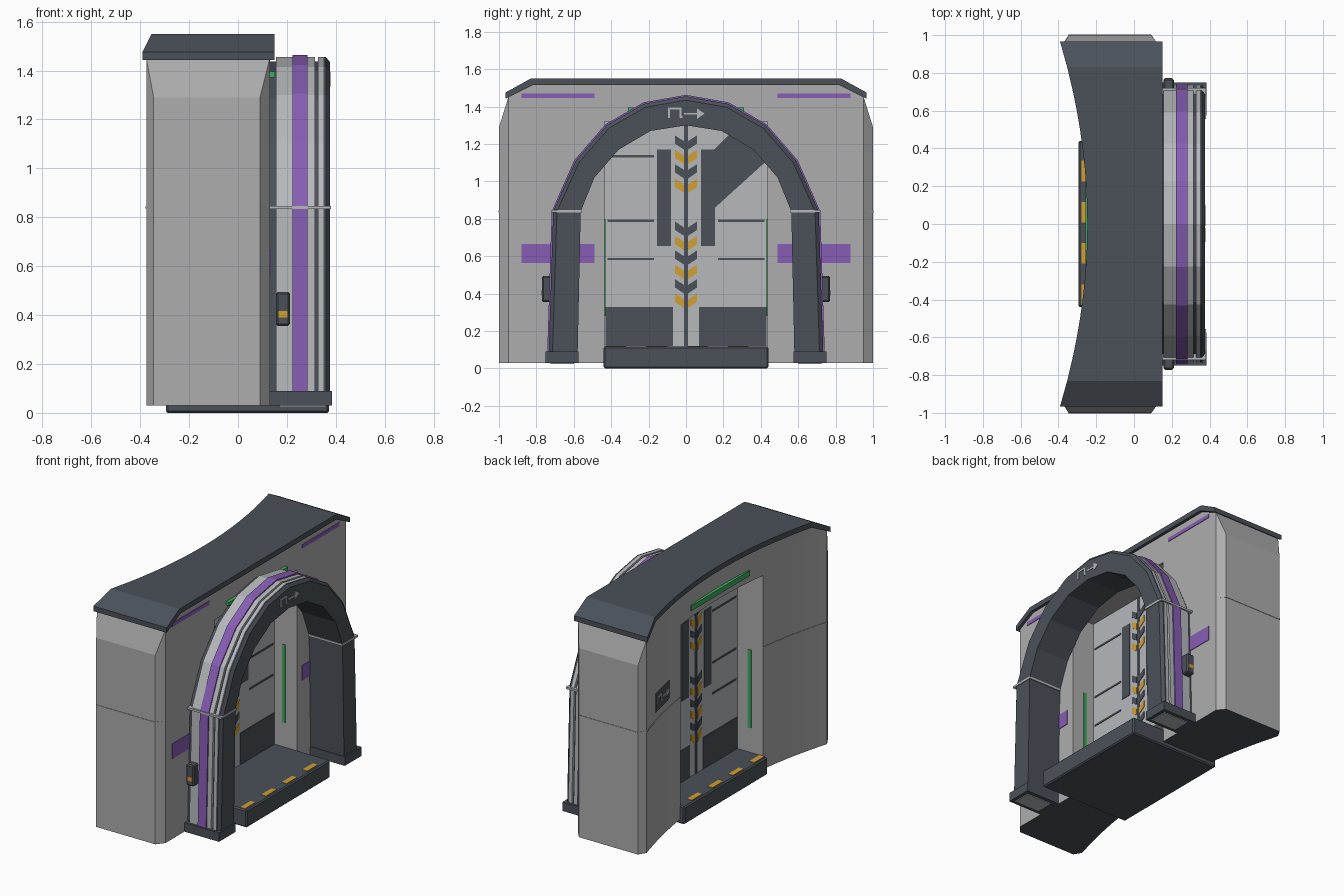
import bpy, bmesh
from math import atan2, cos, sin

if "Cube" in bpy.data.objects:
    bpy.data.objects.remove(bpy.data.objects["Cube"], do_unlink=True)


def material(name, r, g, b):
    m = bpy.data.materials.new(name)
    m.use_nodes = True
    m.diffuse_color = (r, g, b, 1)
    m.node_tree.nodes["Principled BSDF"].inputs["Base Color"].default_value = (r, g, b, 1)
    return m


WALL = material("wall grey", .42, .42, .425)
LIGHT = material("panel light grey", .47, .48, .5)
DARK = material("dark slate", .07, .083, .1)
PURPLE = material("purple", .24, .11, .46)
ORANGE = material("amber", .64, .35, .03)
GREEN = material("green light", .05, .42, .12)


def loft(name, sections, mat, under=None, bevel=0):
    """Solid skin through matching closed sections, capped at both ends."""
    bm = bmesh.new()
    rings = [[bm.verts.new(p) for p in s] for s in sections]
    n = len(rings[0])
    for a, b in zip(rings, rings[1:]):
        for i in range(n):
            j = (i + 1) % n
            bm.faces.new((a[i], a[j], b[j], b[i]))
    bm.faces.new(rings[0])
    bm.faces.new(rings[-1])
    bmesh.ops.remove_doubles(bm, verts=bm.verts, dist=1e-4)
    bmesh.ops.recalc_face_normals(bm, faces=bm.faces)
    if under:
        for f in bm.faces:
            f.material_index = int(f.normal.z < -.9)
    mesh = bpy.data.meshes.new(name)
    bm.to_mesh(mesh)
    bm.free()
    mesh.materials.append(mat)
    if under:
        mesh.materials.append(under)
    ob = bpy.data.objects.new(name, mesh)
    bpy.context.collection.objects.link(ob)
    if bevel:
        mod = ob.modifiers.new("bevel", "BEVEL")
        mod.width, mod.segments = bevel, 1
    return ob


def plate(name, outline, x0, x1, mat):
    """Outline in (y, z), extruded along x."""
    return loft(name, [[(x, y, z) for y, z in outline] for x in (x0, x1)], mat)


def box(name, x, y, z, mat, bevel=0):
    sec = [[(x[0], y[0], h), (x[1], y[0], h), (x[1], y[1], h), (x[0], y[1], h)] for h in z]
    return loft(name, sec, mat, bevel=bevel)


def rect(y0, y1, z0, z1):
    return [(y0, z0), (y1, z0), (y1, z1), (y0, z1)]


def flip(s, a, b):
    return (a, b) if s > 0 else (-b, -a)


FRONT, DOOR_W, DOOR_H, SEAM = .13, .435, 1.32, .84


def back_x(y):
    return -.235 - .14 * (y / .95) ** 2


# Wall: two side blocks with chamfered, tapering ends, and a lintel
def footprint(s, z, end, grow=0, front=FRONT):
    side = min(end, .95)
    k = max(end - .95, 0)
    ys = [DOOR_W + (side - DOOR_W) * i / 8 for i in range(9)]
    pts = [(back_x(y) - grow, y) for y in ys]
    pts += [(back_x(side) + k * .6, end + grow), (FRONT - k * .8, end + grow),
            (front + grow, side), (front, DOOR_W)]
    return [(x, s * y, z) for x, y in pts]


for s, side in ((1, "far"), (-1, "near")):
    loft(side + "_wall_block", [footprint(s, *p) for p in
         ((.03, 1), (1.29, 1), (1.45, .95), (1.515, .82))], WALL, under=DARK)
    loft(side + "_wall_seam", [footprint(s, z, 1, .003, FRONT - .004)
         for z in (SEAM - .005, SEAM + .005)], WALL)

steps = [DOOR_W * i / 6 for i in range(-6, 7)]
curve = [(back_x(y), y) for y in steps] + [(FRONT, DOOR_W), (FRONT, -DOOR_W)]
loft("lintel", [[(x, y, z) for x, y in curve] for z in (DOOR_H, 1.515)], WALL)


# Roof cap following the concave back
def roof_section(y):
    a = abs(y)
    top = 1.55 if a <= .83 else 1.55 - (a - .83) * .55
    low = 1.515 if a <= .82 else 1.515 - (a - .82) * .5
    x = back_x(y) - .012
    return [(x, y, low), (.15, y, low), (.15, y, top), (x, y, top)]


half = [.1, .2, .3, .4, .5, .6, .7, .82, .83, .95, .965]
loft("roof_cap", [roof_section(y) for y in [-h for h in reversed(half)] + [0] + half], DARK)

# Sliding door and its painted panels on both faces
DX = -.055
box("door", (DX - .02, DX + .02), (-DOOR_W, DOOR_W), (.1, DOOR_H), LIGHT)
for face, label in ((1, "front"), (-1, "rear")):
    x0, x1 = DX + face * .019, DX + face * .024
    plate(label + "_door_gap", rect(-.01, .01, .12, DOOR_H), x0, x1, DARK)
    for s in (1, -1):
        def mark(name, y0, y1, z0, z1):
            plate(label + "_" + name, rect(*flip(s, y0, y1), z0, z1), x0, x1, DARK)
        mark("kick_panel", .07, .43, .12, .33)
        mark("grip_panel", .08, .155, .655, 1.17)
        for z in (.585, .79, 1.135):
            mark("door_line", .17, .42, z - .006, z + .006)
        for start, count in ((.325, 6), (.94, 4)):
            for i in range(count):
                z = start + i * .077
                shape = [(.012, z), (.058, z + .03), (.058, z + .075), (.012, z + .045)]
                plate(label + "_chevron", [(s * y, h) for y, h in shape], x0, x1,
                      DARK if i % 2 else ORANGE)
plate("door_diagonal_panel", [(.08, .86), (.155, .86), (.42, 1.1), (.42, 1.2), (.25, 1.27),
      (.08, 1.1)], DX + .019, DX + .023, DARK)

# Green lights above the door and on the jambs
box("front_door_light", (.125, .152), (-.31, .31), (1.372, 1.396), GREEN)
box("rear_door_light", (-.256, -.225), (-.31, .31), (1.365, 1.4), GREEN)
for s in (1, -1):
    for x in (.035, -.165):
        box("jamb_light", (x - .012, x + .012), flip(s, .43, .438), (.28, .8), GREEN)

# Purple wall stripes
for s in (1, -1):
    plate("purple_panel", rect(*flip(s, .49, .88), .565, .665), .125, .134, PURPLE)
    plate("purple_line", rect(*flip(s, .49, .88), 1.445, 1.47), .125, .134, PURPLE)

# Arch: rings of different depth swept along one path
OUTER = [(.735, .05), (.71, .84), (.59, 1.11), (.425, 1.3), (.225, 1.415)]
INNER = [(.58, .05), (.563, .84), (.49, 1.02), (.36, 1.17), (.19, 1.27)]


def offset(path, d):
    pts = []
    for y, z in path + [(0, 1.455 if path is OUTER else 1.3)]:
        a = atan2(max(z - SEAM, 0), y)
        pts.append((y + d * cos(a), z + d * sin(a)))
    return pts + [(-y, z) for y, z in reversed(pts[:-1])]


def arch(name, x0, x1, grow, mat, chamfer=0):
    secs = []
    for (oy, oz), (cy, cz), (iy, iz) in zip(offset(OUTER, grow), offset(OUTER, grow - chamfer),
                                            offset(INNER, 0)):
        sec = [(x0, iy, iz), (x1, iy, iz), (x1, cy, cz)]
        if chamfer:
            sec.append((x1 - chamfer * .8, oy, oz))
        secs.append(sec + [(x0, oy, oz)])
    loft(name, secs, mat)


arch("arch_core", .13, .352, -.018, DARK)


def shell(name, x0, x1, grow, mat):
    secs = [[(x0, a, b), (x1, a, b), (x1, c, d), (x0, c, d)] for (a, b), (c, d) in
            zip(offset(OUTER, -.03), offset(OUTER, grow))]
    loft(name, secs, mat)


shell("arch_inner_band", .155, .225, 0, LIGHT)
shell("arch_purple_band", .222, .284, .008, PURPLE)
shell("arch_middle_band", .284, .315, 0, LIGHT)
shell("arch_thin_band", .328, .35, 0, LIGHT)
arch("arch_face", .35, .376, 0, DARK, chamfer=.02)

# Feet, clamps and side lamps of the arch
for s in (1, -1):
    box("arch_foot", (.13, .385), flip(s, .575, .75), (.03, .09), DARK)
    box("foot_underside", (.17, .36), flip(s, .6, .725), (.025, .031), LIGHT)
    box("arch_clamp", (.13, .381), flip(s, .556, .72), (SEAM - .007, SEAM + .007), LIGHT)
    box("side_lamp", (.155, .212), flip(s, .71, .77), (.355, .495), DARK, bevel=.008)
    box("lamp_stripe", (.165, .202), flip(s, .765, .773), (.39, .417), ORANGE)

# Threshold platform with amber edge marks
box("platform", (-.295, .373), (-.44, .44), (0, .118), DARK, bevel=.008)
for x in (-.26, .335):
    for y in (.28, .062, -.155, -.375):
        box("edge_mark", (x - .018, x + .018), (y - .055, y + .055), (.115, .121), ORANGE)

# Exit symbol: doorway outline and arrow
DOORWAY = [(-.085, 1.34), (-.085, 1.385), (-.035, 1.385), (-.035, 1.34), (-.02, 1.34),
           (-.02, 1.35), (-.025, 1.35), (-.025, 1.395), (-.095, 1.395), (-.095, 1.34)]
ARROW = [(-.01, 1.357), (.06, 1.357), (.06, 1.335), (.1, 1.362), (.06, 1.39), (.06, 1.367),
         (-.01, 1.367)]
plate("doorway_symbol", DOORWAY, .374, .379, LIGHT)
plate("arrow_symbol", ARROW, .374, .379, LIGHT)


# Direction sign on the concave back
def on_back(name, outline, depth, mat):
    loft(name, [[(-.309 - .22 * (y - .69) - d, y, z) for y, z in outline]
                for d in (-.004, depth)], mat)


on_back("rear_sign", rect(.58, .8, .9, 1.02), .005, DARK)
on_back("rear_sign_arrow", [(.69 - y * .9, z - .402) for y, z in ARROW], .008, LIGHT)
on_back("rear_sign_doorway", [(.69 - y * .9, z - .402) for y, z in DOORWAY], .008, LIGHT)
